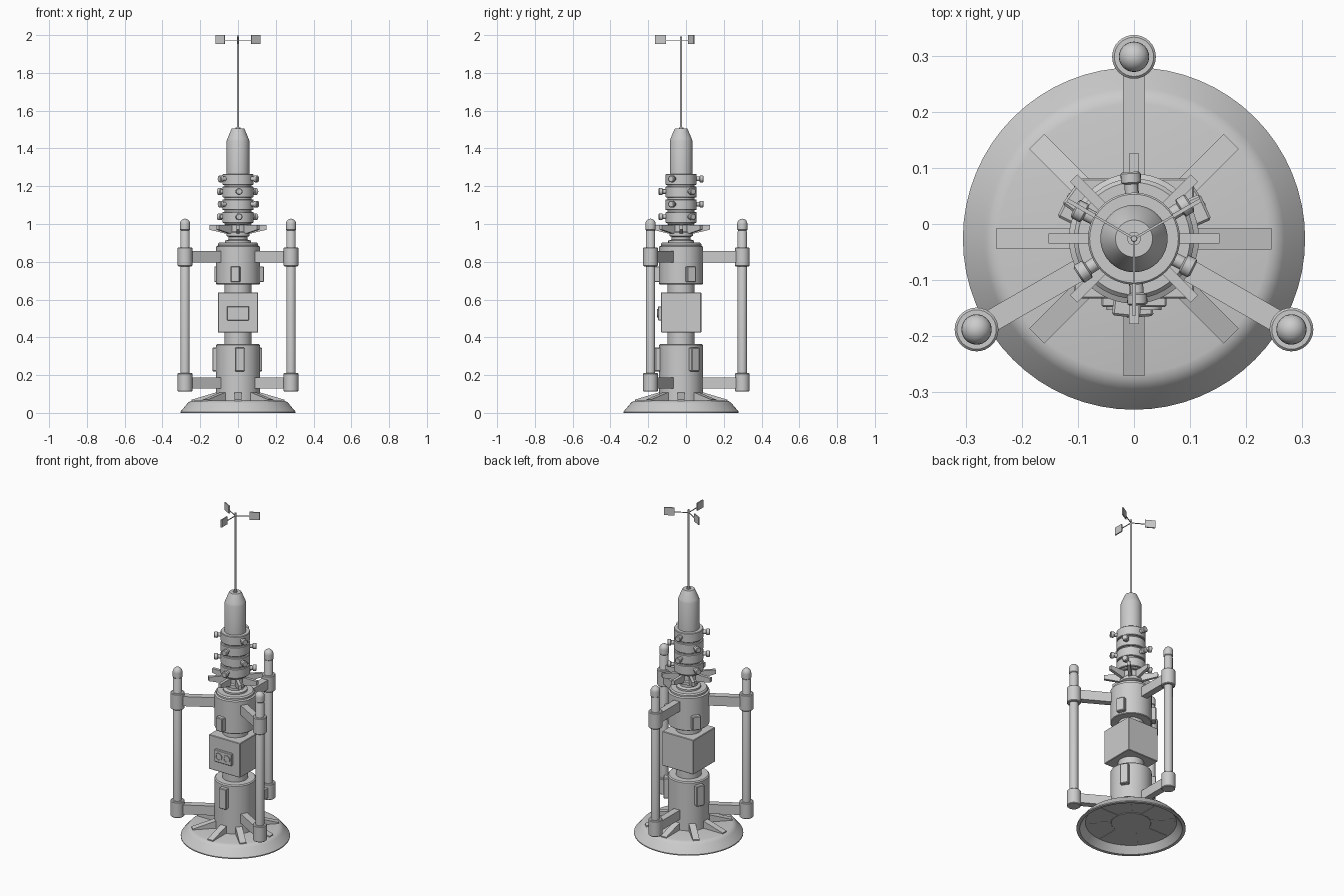
import bpy, bmesh, math
from mathutils import Matrix, Vector

if "Cube" in bpy.data.objects:
    bpy.data.objects.remove(bpy.data.objects["Cube"])

CY = -0.026                      # column axis sits slightly forward of the origin
AXIS = Vector((0, CY, 0))


def finish(bm, name, smooth=False):
    bmesh.ops.recalc_face_normals(bm, faces=bm.faces)
    me = bpy.data.meshes.new(name)
    bm.to_mesh(me)
    bm.free()
    ob = bpy.data.objects.new(name, me)
    bpy.context.collection.objects.link(ob)
    if smooth:
        bpy.ops.object.select_all(action='DESELECT')
        ob.select_set(True)
        bpy.context.view_layer.objects.active = ob
        bpy.ops.object.shade_smooth_by_angle(angle=math.radians(32))
    return ob


def lathe(name, profile, at=AXIS, matrix=None, seg=48):
    """Spin (radius, height) points around z; ends at radius 0 close the solid."""
    bm = bmesh.new()
    vs = [bm.verts.new((r, 0, z)) for r, z in profile]
    es = [bm.edges.new(p) for p in zip(vs, vs[1:])]
    bmesh.ops.spin(bm, geom=vs + es, cent=(0, 0, 0), axis=(0, 0, 1),
                   angle=math.tau, steps=seg, use_merge=False)
    bmesh.ops.remove_doubles(bm, verts=bm.verts, dist=1e-5)
    bm.transform(Matrix.Translation(at) @ (matrix or Matrix()))
    return finish(bm, name, True)


def rod(name, r, z0, z1, bev=0.004, **kw):
    return lathe(name, [(0, z0), (r - bev, z0), (r, z0 + bev), (r, z1 - bev),
                        (r - bev, z1), (0, z1)], **kw)


def radial(name, outline, width, deg):
    """Extrude a (radius, height) outline sideways and turn it to an angle."""
    bm = bmesh.new()
    f = bm.faces.new([bm.verts.new((r, -width / 2, z)) for r, z in outline])
    ext = bmesh.ops.extrude_face_region(bm, geom=[f])
    bmesh.ops.translate(bm, vec=(0, width, 0),
                        verts=[v for v in ext['geom'] if isinstance(v, bmesh.types.BMVert)])
    bm.transform(Matrix.Translation(AXIS) @ Matrix.Rotation(math.radians(deg), 4, 'Z'))
    return finish(bm, name)


def rect(r0, r1, z0, z1):
    return [(r0, z0), (r1, z0), (r1, z1), (r0, z1)]


def bevel(ob, w):
    m = ob.modifiers.new("bevel", 'BEVEL')
    m.width, m.segments = w, 1


# Hollow-bottomed base dish
lathe("base", [(0, 0.04), (0.255, 0.04), (0.287, 0), (0.305, 0), (0.305, 0.006),
               (0.268, 0.05), (0.262, 0.056), (0.252, 0.062), (0.24, 0.065), (0, 0.065)], seg=64)
for i in range(8):
    radial("base_rib", [(0.08, 0.038), (0.245, 0.038), (0.245, 0.07), (0.105, 0.112), (0.08, 0.112)],
           0.038, i * 45)

# Column: lower drum, necks, equipment box, upper drum
rod("lower_drum", 0.116, 0.037, 0.365, 0.006)
rod("column_neck", 0.072, 0.35, 0.70)
bevel(radial("equipment_box", rect(-0.107, 0.107, 0.426, 0.638), 0.214, -90), 0.003)
lathe("upper_drum", [(0, 0.68), (0.112, 0.68), (0.116, 0.684), (0.116, 0.88),
                     (0.107, 0.885), (0.107, 0.895), (0.1, 0.902), (0, 0.902)])

# Socket panel on the front of the box
bevel(radial("socket_panel", rect(0.1, 0.122, 0.49, 0.564), 0.116, -90), 0.003)
FRONT = Matrix.Rotation(math.radians(90), 4, 'X')
for x in (-0.027, 0.027):
    lathe("socket", [(0, 0.118), (0.022, 0.118), (0.022, 0.127), (0.017, 0.127),
                     (0.017, 0.123), (0, 0.123)],
          at=AXIS + Vector((x, 0, 0.527)), matrix=FRONT, seg=24)

# Side boxes on both drums
for a in (-90, 30, 150):
    bevel(radial("lower_side_box", rect(0.1, 0.14, 0.22, 0.346), 0.05, a + 4), 0.004)
    bevel(radial("upper_side_box", rect(0.1, 0.14, 0.692, 0.776), 0.05, a - 6), 0.004)

# Three outer posts with sleeves and arms
for a in (90, 210, 330):
    t = math.radians(a)
    p = AXIS + Vector((math.cos(t), math.sin(t), 0)) * 0.324
    dome = [(0.027 * math.cos(k * math.pi / 12), 1.0 + 0.028 * math.sin(k * math.pi / 12))
            for k in range(6)]
    lathe("outer_post", [(0, 0.13), (0.025, 0.13), (0.025, 0.958), (0.023, 0.962),
                         (0.023, 0.966), (0.027, 0.97)] + dome + [(0, 1.028)], at=p, seg=32)
    for z0, z1 in ((0.113, 0.211), (0.776, 0.876)):
        rod("post_sleeve", 0.039, z0, z1, at=p, seg=32)
    for z0, z1 in ((0.13, 0.188), (0.797, 0.856)):
        radial("post_arm", rect(0.09, 0.315, z0, z1), 0.04, a)

# Stepped hub and fin star
lathe("fin_hub", [(0, 0.9), (0.068, 0.9), (0.068, 0.912), (0.05, 0.918), (0.05, 0.932),
                  (0.062, 0.937), (0.062, 0.955), (0.055, 0.96), (0.055, 1.01), (0, 1.01)])
for i in range(8):
    radial("hub_fin", [(0.04, 0.945), (0.07, 0.95), (0.152, 0.97), (0.152, 0.995), (0.04, 0.995)],
           0.018, i * 45)

# Stacked collars with knobs, alternating directions
rod("collar_core", 0.071, 0.995, 1.265)
for i in range(4):
    z = 1.035 + i * 0.067
    rod("collar", 0.082, z - 0.029, z + 0.029, 0.003)
    for k in range(3):
        turn = (-87 if i % 2 == 0 else 93) + 120 * k
        m = Matrix.Rotation(math.radians(turn), 4, 'Z') @ Matrix.Rotation(math.radians(90), 4, 'Y')
        lathe("knob", [(0, 0.07), (0.012, 0.07), (0.012, 0.097), (0.018, 0.1), (0.018, 0.116),
                       (0.014, 0.119), (0, 0.119)],
              at=AXIS + Vector((0, 0, z + 0.003)), matrix=m, seg=20)

# Nose, mast and wind vanes
lathe("nose", [(0, 1.26), (0.06, 1.26), (0.06, 1.44), (0.056, 1.452), (0.036, 1.5),
               (0.033, 1.505), (0.012, 1.505), (0.012, 1.51), (0, 1.51)])
rod("mast", 0.006, 1.5, 1.992, 0.001, seg=16)
for a in (-90, 30, 150):
    radial("vane_rod", rect(0, 0.09, 1.971, 1.975), 0.004, a)
    radial("vane_plate", rect(0.08, 0.137, 1.953, 2.0), 0.007, a)
